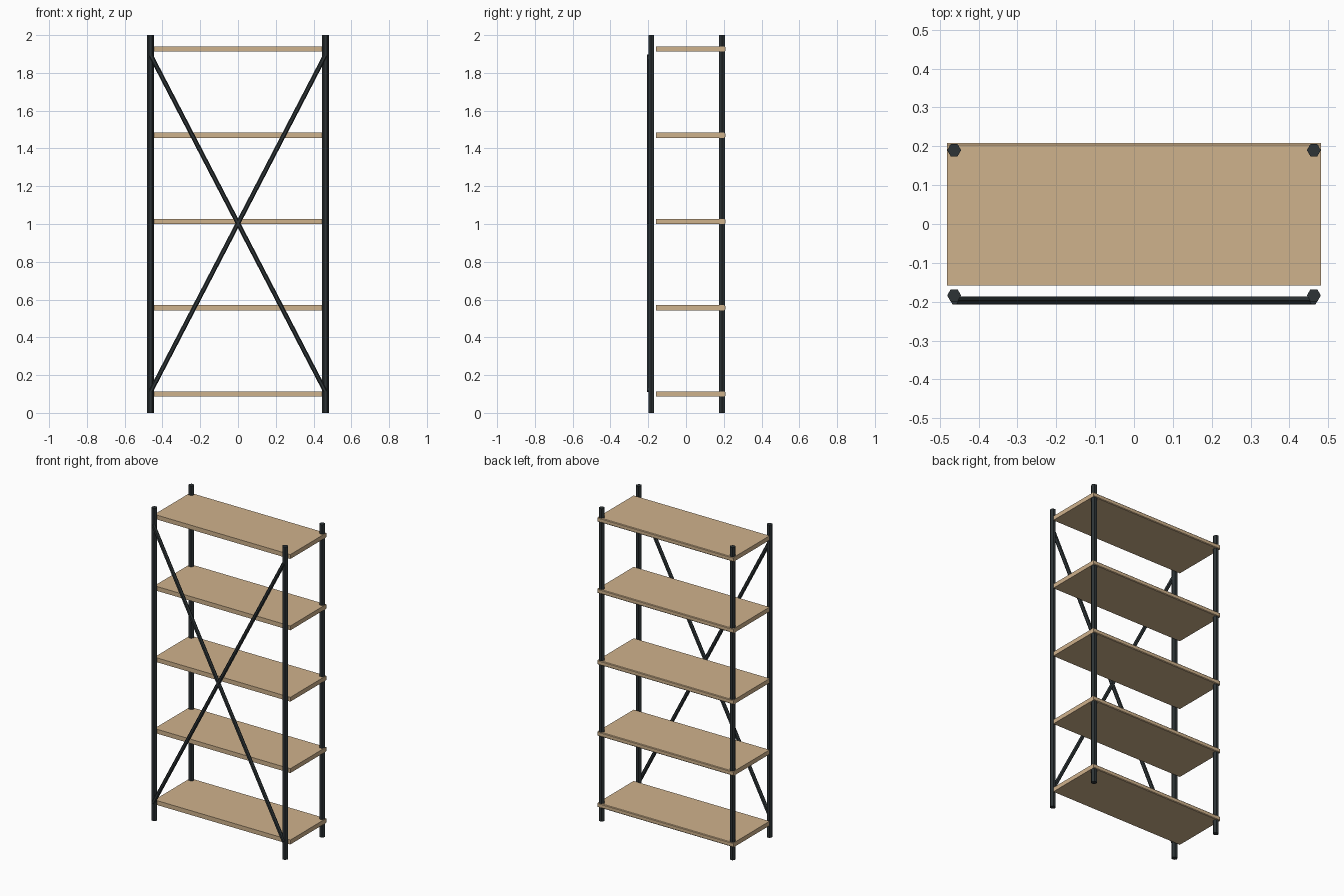
import bpy, bmesh, math
from mathutils import Vector

if "Cube" in bpy.data.objects:
    bpy.data.objects.remove(bpy.data.objects["Cube"])


def material(name, rgb):
    m = bpy.data.materials.new(name)
    m.diffuse_color = (*rgb, 1)
    m.use_nodes = True
    m.node_tree.nodes["Principled BSDF"].inputs["Base Color"].default_value = m.diffuse_color
    return m


WOOD = material("light_wood", (0.624, 0.445, 0.262))
METAL = material("dark_metal", (0.026, 0.034, 0.037))


def finish(bm, name, mat):
    bmesh.ops.recalc_face_normals(bm, faces=bm.faces)
    me = bpy.data.meshes.new(name)
    bm.to_mesh(me)
    bm.free()
    me.materials.append(mat)
    ob = bpy.data.objects.new(name, me)
    bpy.context.collection.objects.link(ob)
    return ob


def hex_bar(name, start, end, r, side):
    """Six-sided bar with a corner pointing along the side direction."""
    start, end = Vector(start), Vector(end)
    axis = (end - start).normalized()
    u = Vector(side)
    u = (u - axis * u.dot(axis)).normalized()
    v = axis.cross(u)
    bm = bmesh.new()
    rings = []
    for c in (start, end):
        rings.append([bm.verts.new(c + r * (u * math.cos(i * math.pi / 3) + v * math.sin(i * math.pi / 3)))
                      for i in range(6)])
    a, b = rings
    bm.faces.new(a)
    bm.faces.new(b)
    for i in range(6):
        j = (i + 1) % 6
        bm.faces.new((a[i], a[j], b[j], b[i]))
    return finish(bm, name, METAL)


# Corner posts
for sx, xn in ((-1, "left"), (1, "right")):
    for y, yn in ((-0.184, "front"), (0.190, "back")):
        hex_bar(f"{yn}_{xn}_post", (sx * 0.463, y, 0), (sx * 0.463, y, 2), 0.018, (1, 0, 0))

# Crossed front braces
for s, n in ((1, "rising"), (-1, "falling")):
    hex_bar(f"{n}_brace", (-s * 0.462, -0.1965, 0.114), (s * 0.462, -0.1965, 1.893), 0.012, (1, 0, 0))

# Shelves, with a slim chamfer along the back edge
for i in range(5):
    bm = bmesh.new()
    bmesh.ops.create_cube(bm, size=1)
    bmesh.ops.scale(bm, vec=(0.962, 0.366, 0.028), verts=bm.verts)
    back = [e for e in bm.edges if all(v.co.y > 0 for v in e.verts)
            and abs(e.verts[0].co.x - e.verts[1].co.x) > 0.5]
    bmesh.ops.bevel(bm, geom=back, offset=0.004, segments=1, affect='EDGES')
    bmesh.ops.translate(bm, vec=(0, 0.025, 0.1 + i * 0.4565), verts=bm.verts)
    finish(bm, f"shelf_{i + 1}", WOOD)
